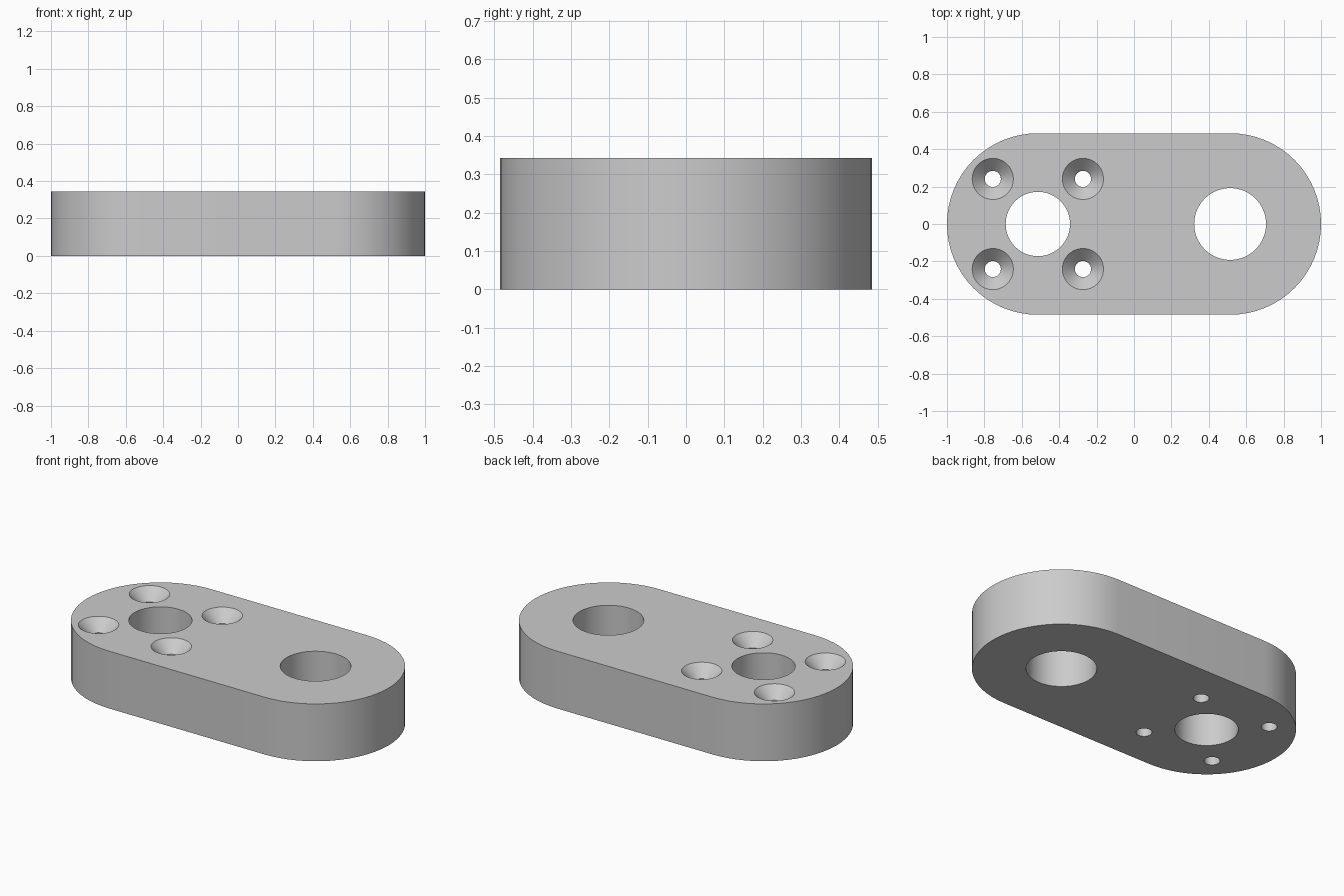
import bpy
import bmesh
from math import cos, sin, pi, radians

default_cube = bpy.data.objects.get("Cube")
if default_cube:
    bpy.data.objects.remove(default_cube, do_unlink=True)

HEIGHT = 0.343
END_R = 0.485
END_X = 1 - END_R
BORE_X = 0.514
SCREW_OFFSET = 0.241
HOLE_R, SINK_R = 0.043, 0.11
SEGMENTS = 64

grey = bpy.data.materials.new("plain_grey")
grey.use_nodes = True
grey.diffuse_color = (0.6, 0.6, 0.6, 1)
grey.node_tree.nodes["Principled BSDF"].inputs["Base Color"].default_value = grey.diffuse_color


def add_object(name, bm):
    bmesh.ops.recalc_face_normals(bm, faces=bm.faces)
    mesh = bpy.data.meshes.new(name)
    bm.to_mesh(mesh)
    bm.free()
    mesh.materials.append(grey)
    obj = bpy.data.objects.new(name, mesh)
    bpy.context.collection.objects.link(obj)
    return obj


def add_turned_plug(bm, x, y, profile):
    """Solid of revolution about a vertical axis; profile is (radius, z) pairs."""
    rings = [[bm.verts.new((x + r * cos(2 * pi * i / SEGMENTS),
                            y + r * sin(2 * pi * i / SEGMENTS), z))
              for i in range(SEGMENTS)] for r, z in profile]
    for low, high in zip(rings, rings[1:]):
        for i in range(SEGMENTS):
            j = (i + 1) % SEGMENTS
            bm.faces.new((low[i], low[j], high[j], high[i]))
    bm.faces.new(rings[0][::-1])
    bm.faces.new(rings[-1])


# Rounded link plate
bm = bmesh.new()
half = SEGMENTS // 2
outline = []
for side, start in ((1, -pi / 2), (-1, pi / 2)):
    for i in range(half + 1):
        a = start + pi * i / half
        outline.append(bm.verts.new((side * END_X + END_R * cos(a), END_R * sin(a), 0)))
base = bm.faces.new(outline)
extruded = bmesh.ops.extrude_face_region(bm, geom=[base], use_keep_orig=True)
top = [v for v in extruded["geom"] if isinstance(v, bmesh.types.BMVert)]
bmesh.ops.translate(bm, verts=top, vec=(0, 0, HEIGHT))
plate = add_object("link_plate", bm)

# Two through bores and four countersunk screw holes
bm = bmesh.new()
OVER = 0.05
for x, r in ((-BORE_X, 0.172), (BORE_X, 0.192)):
    add_turned_plug(bm, x, 0, [(r, -OVER), (r, HEIGHT + OVER)])
sink_depth = SINK_R - HOLE_R
screw_profile = [(HOLE_R, -OVER), (HOLE_R, HEIGHT - sink_depth),
                 (SINK_R, HEIGHT), (SINK_R, HEIGHT + OVER)]
for sx in (-1, 1):
    for sy in (-1, 1):
        add_turned_plug(bm, -BORE_X + sx * SCREW_OFFSET, sy * SCREW_OFFSET, screw_profile)
cutter = add_object("hole_cutter", bm)
cutter.hide_render = True

cut = plate.modifiers.new("holes", 'BOOLEAN')
cut.operation = 'DIFFERENCE'
cut.solver = 'EXACT'
cut.object = cutter

# Apply the cut, drop the cutter and smooth the round walls
bpy.ops.object.select_all(action='DESELECT')
plate.select_set(True)
bpy.context.view_layer.objects.active = plate
bpy.ops.object.modifier_apply(modifier=cut.name)
bpy.data.objects.remove(cutter, do_unlink=True)
bpy.ops.object.shade_smooth_by_angle(angle=radians(30))
